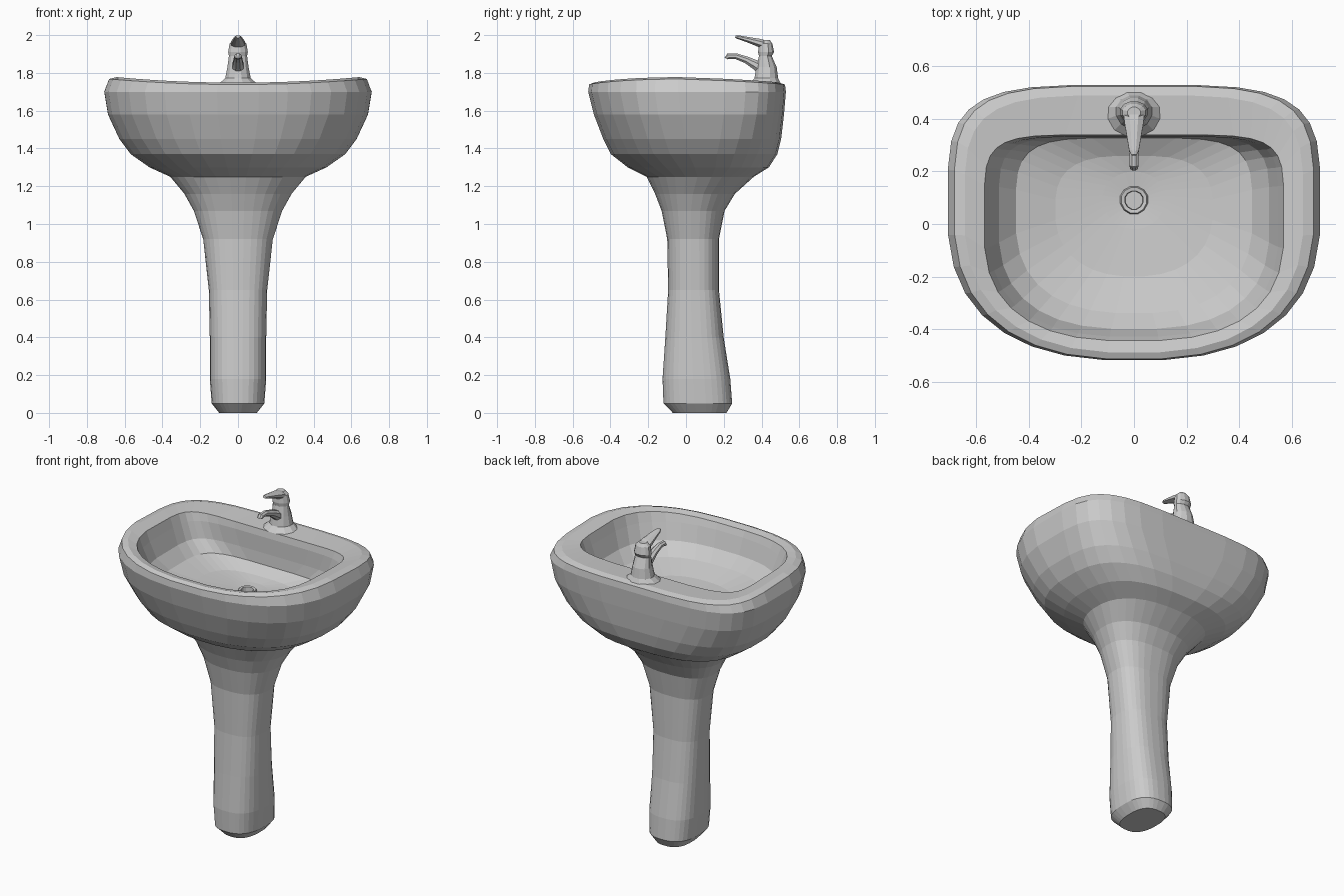
import bpy, bmesh
from math import sin, cos, pi, radians


def ring(hw, yf, yb, z, nf=2.0, nb=2.0, lift=0.0, sides=32):
    """Horizontal outline: half width, front y, back y, height, front/back squareness."""
    yc = yf + (yb - yf) * 0.54
    pts = []
    for i in range(sides):
        a = 2 * pi * (i + 0.5) / sides
        c, s = cos(a), sin(a)
        n = nb if s > 0 else nf
        x = hw * abs(c) ** (2 / n) * (1 if c > 0 else -1)
        y = yc + ((yb - yc) if s > 0 else (yf - yc)) * abs(s) ** (2 / n)
        rise = lift * (x / hw) ** 2 * (1 - max(0, y / 0.53) * 0.8)
        pts.append((x, y, z + rise))
    return pts


def section(y, z, rx, rt, tilt, sides=8):
    """Oval section across a path in the yz plane; tilt 0 faces -y."""
    t = radians(tilt)
    pts = []
    for i in range(sides):
        a = 2 * pi * (i + 0.5) / sides
        k = rt * sin(a)
        pts.append((rx * cos(a), y + k * sin(t), z + k * cos(t)))
    return pts


def loft(name, loops, cap_start=True, cap_end=True):
    bm = bmesh.new()
    rows = [[bm.verts.new(p) for p in loop] for loop in loops]
    for a, b in zip(rows, rows[1:]):
        for i in range(len(a)):
            j = (i + 1) % len(a)
            bm.faces.new((a[i], a[j], b[j], b[i]))
    if cap_start:
        bm.faces.new(rows[0][::-1])
    if cap_end:
        bm.faces.new(rows[-1])
    mesh = bpy.data.meshes.new(name)
    bm.to_mesh(mesh)
    bm.free()
    obj = bpy.data.objects.new(name, mesh)
    bpy.context.collection.objects.link(obj)
    return obj


# Pedestal, ending on the same outline where the basin starts
joint = ring(.36, -.21, .36, 1.25, 2.2, 2.4)
pedestal = [
    ring(.10, -.07, .215, 0, 2.6, 2.6),
    ring(.14, -.12, .245, .05, 2.6, 2.6),
    ring(.15, -.125, .235, .18, 2.6, 2.6),
    ring(.15, -.11, .20, .40, 2.6, 2.6),
    ring(.155, -.095, .175, .65, 2.6, 2.6),
    ring(.185, -.10, .175, .92, 2.5, 2.6),
    ring(.235, -.13, .205, 1.07, 2.3, 2.5),
    ring(.285, -.165, .26, 1.16, 2.2, 2.4),
    joint,
]
loft("pedestal", pedestal, cap_end=False)

# Basin: outer shell, rim, then down the inside to the drain
basin = [
    joint,
    ring(.47, -.31, .44, 1.30, 2.2, 2.7),
    ring(.57, -.40, .485, 1.37, 2.3, 3.0),
    ring(.63, -.44, .505, 1.45, 2.4, 3.4),
    ring(.69, -.49, .52, 1.58, 2.5, 4.0),
    ring(.71, -.52, .53, 1.70, 2.5, 4.2),
    ring(.685, -.515, .525, 1.738, 2.5, 4.2, .03),
    ring(.645, -.49, .49, 1.748, 2.5, 4.2, .03),
    ring(.57, -.445, .34, 1.738, 2.6, 6, .025),
    ring(.55, -.43, .333, 1.70, 2.6, 6),
    ring(.515, -.40, .333, 1.60, 2.6, 5.5),
    ring(.45, -.34, .328, 1.53, 2.5, 4.5),
    ring(.30, -.20, .26, 1.49, 2.3, 3),
    ring(.12, -.02, .20, 1.475),
    ring(.045, .045, .135, 1.468),
    ring(.035, .055, .125, 1.445),
]
loft("basin", basin, cap_start=False)

# Drain collar
loft("drain_collar", [
    ring(.055, .035, .145, 1.468, sides=12),
    ring(.050, .040, .140, 1.482, sides=12),
    ring(.036, .054, .126, 1.480, sides=12),
    ring(.034, .056, .124, 1.455, sides=12),
], cap_start=False, cap_end=False)

# Tap body with flared foot, waist and cap
loft("tap_body", [
    ring(.105, .33, .505, 1.742, sides=12),
    ring(.07, .36, .49, 1.772, sides=12),
    ring(.058, .37, .482, 1.83, sides=12),
    ring(.050, .385, .455, 1.89, sides=12),
    ring(.054, .38, .468, 1.91, sides=12),
    ring(.046, .385, .458, 1.955, sides=12),
    ring(.025, .40, .445, 1.974, sides=12),
], cap_start=False)

# Tap spout, turning down at the tip
loft("tap_spout", [
    section(.42, 1.81, .036, .036, 40),
    section(.37, 1.842, .031, .028, 38),
    section(.32, 1.869, .025, .020, 28),
    section(.265, 1.888, .019, .017, 5),
    section(.225, 1.888, .019, .017, -25),
    section(.212, 1.876, .015, .010, -65),
])

# Tap lever
loft("tap_lever", [
    section(.44, 1.945, .042, .024, 8),
    section(.39, 1.958, .040, .024, 10),
    section(.33, 1.975, .029, .016, 13),
    section(.28, 1.988, .020, .011, 14),
    section(.262, 1.992, .011, .008, 14),
])
